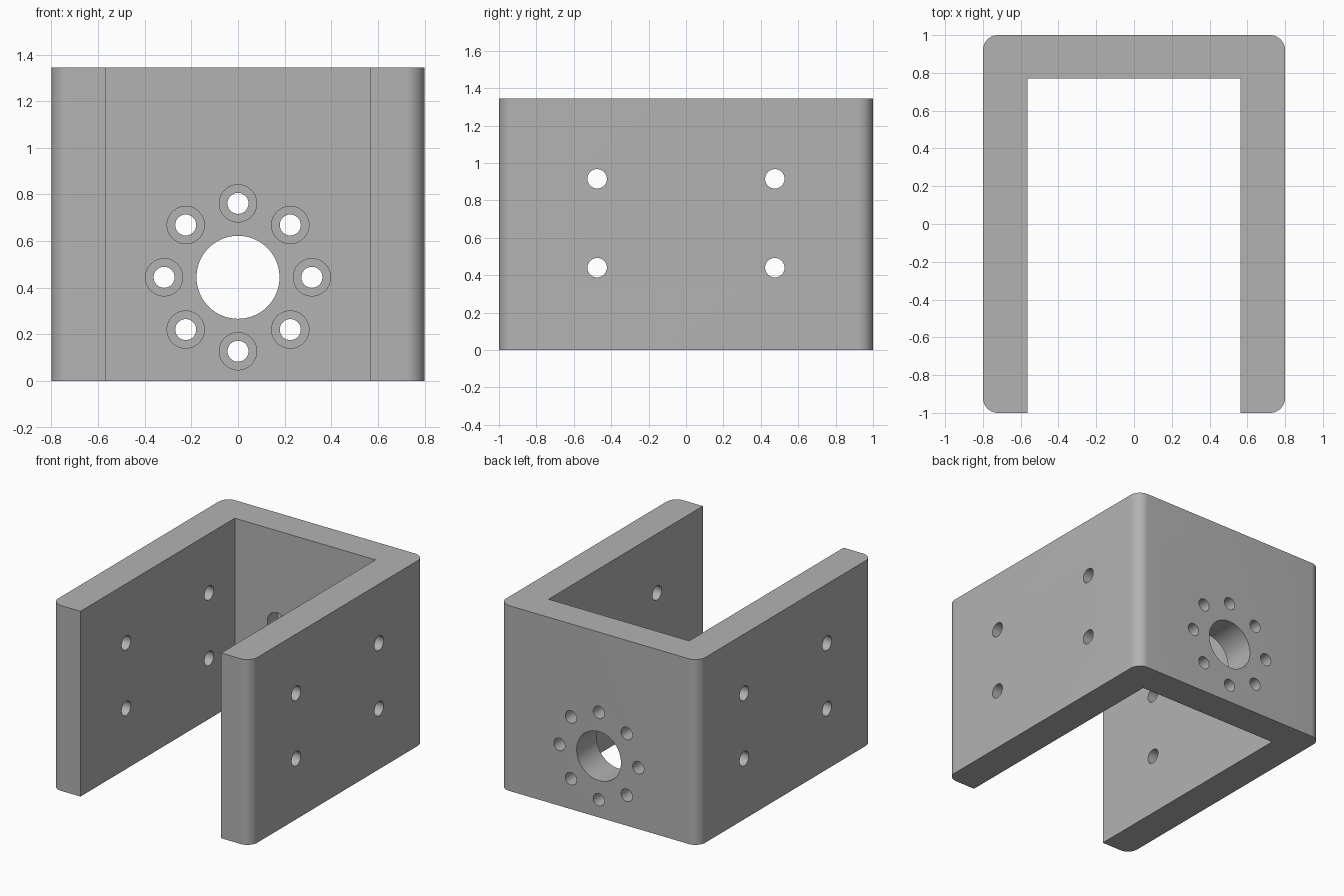
import bpy
import bmesh
from math import cos, sin, pi, radians
from mathutils import Matrix, Vector

if "Cube" in bpy.data.objects:
    bpy.data.objects.remove(bpy.data.objects["Cube"])

HEIGHT = 1.345
HALF_X, HALF_Y = 0.8, 1.0
INNER_X, INNER_Y = 0.565, 0.77
CORNER = 0.08
BORE_Z = 0.445

grey = bpy.data.materials.new("machined_grey")
grey.use_nodes = True
grey.diffuse_color = (0.45, 0.45, 0.45, 1)
grey.node_tree.nodes["Principled BSDF"].inputs["Base Color"].default_value = grey.diffuse_color


def make_object(name, bm):
    bmesh.ops.recalc_face_normals(bm, faces=bm.faces)
    mesh = bpy.data.meshes.new(name)
    bm.to_mesh(mesh)
    bm.free()
    mesh.materials.append(grey)
    obj = bpy.data.objects.new(name, mesh)
    bpy.context.collection.objects.link(obj)
    return obj


def add_pin(bm, start, end, radius, sides=48):
    """Add a closed cylinder between two points."""
    start, end = Vector(start), Vector(end)
    axis = end - start
    turn = Vector((0, 0, 1)).rotation_difference(axis).to_matrix().to_4x4()
    bmesh.ops.create_cone(bm, cap_ends=True, segments=sides, radius1=radius,
                          radius2=radius, depth=axis.length,
                          matrix=Matrix.Translation((start + end) / 2) @ turn)


def arc(cx, cy, start):
    """Quarter circle for a rounded outer corner."""
    steps = 12
    return [(cx + CORNER * cos(start + pi / 2 * i / steps),
             cy + CORNER * sin(start + pi / 2 * i / steps)) for i in range(steps + 1)]


# U-shaped bracket, open towards the front
ax, ay = HALF_X - CORNER, HALF_Y - CORNER
outline = [(INNER_X, INNER_Y), (INNER_X, -HALF_Y)]
outline += arc(ax, -ay, -pi / 2) + arc(ax, ay, 0)
outline += arc(-ax, ay, pi / 2) + arc(-ax, -ay, pi)
outline += [(-INNER_X, -HALF_Y), (-INNER_X, INNER_Y)]

bm = bmesh.new()
base = bm.faces.new([bm.verts.new((x, y, 0)) for x, y in outline])
top = bmesh.ops.extrude_face_region(bm, geom=[base], use_keep_orig=True)
bmesh.ops.translate(bm, vec=(0, 0, HEIGHT),
                    verts=[v for v in top["geom"] if isinstance(v, bmesh.types.BMVert)])
bracket = make_object("bracket", bm)

# Central bore and ring of screw holes through the back wall
through, recess = bmesh.new(), bmesh.new()
add_pin(through, (0, 0.6, BORE_Z), (0, 1.2, BORE_Z), 0.178, 64)
for i in range(8):
    x = 0.317 * cos(i * pi / 4)
    z = BORE_Z + 0.317 * sin(i * pi / 4)
    add_pin(through, (x, 0.6, z), (x, 1.2, z), 0.045)
    # Screw head recess on the inner face
    add_pin(recess, (x, 0.6, z), (x, 0.885, z), 0.08)

# Four holes through each side wall
sides = bmesh.new()
for y in (-0.475, 0.475):
    for z in (0.44, 0.915):
        add_pin(sides, (-1, y, z), (1, y, z), 0.052)

# Cut the holes and keep only the finished bracket
cutters = [make_object("recess_cutter", recess),
           make_object("back_hole_cutter", through),
           make_object("side_hole_cutter", sides)]
for cutter in cutters:
    cutter.hide_render = True
    cut = bracket.modifiers.new(cutter.name, "BOOLEAN")
    cut.operation = "DIFFERENCE"
    cut.solver = "EXACT"
    cut.object = cutter

bpy.context.view_layer.update()
depsgraph = bpy.context.evaluated_depsgraph_get()
finished = bpy.data.meshes.new_from_object(bracket.evaluated_get(depsgraph))
bracket.modifiers.clear()
bracket.data = finished
finished.materials.clear()
finished.materials.append(grey)
for face in finished.polygons:
    face.material_index = 0
for cutter in cutters:
    bpy.data.objects.remove(cutter)

# Smooth the rounded corners and holes, keep the edges sharp
bpy.ops.object.select_all(action="DESELECT")
bracket.select_set(True)
bpy.context.view_layer.objects.active = bracket
bpy.ops.object.shade_smooth_by_angle(angle=radians(30))
